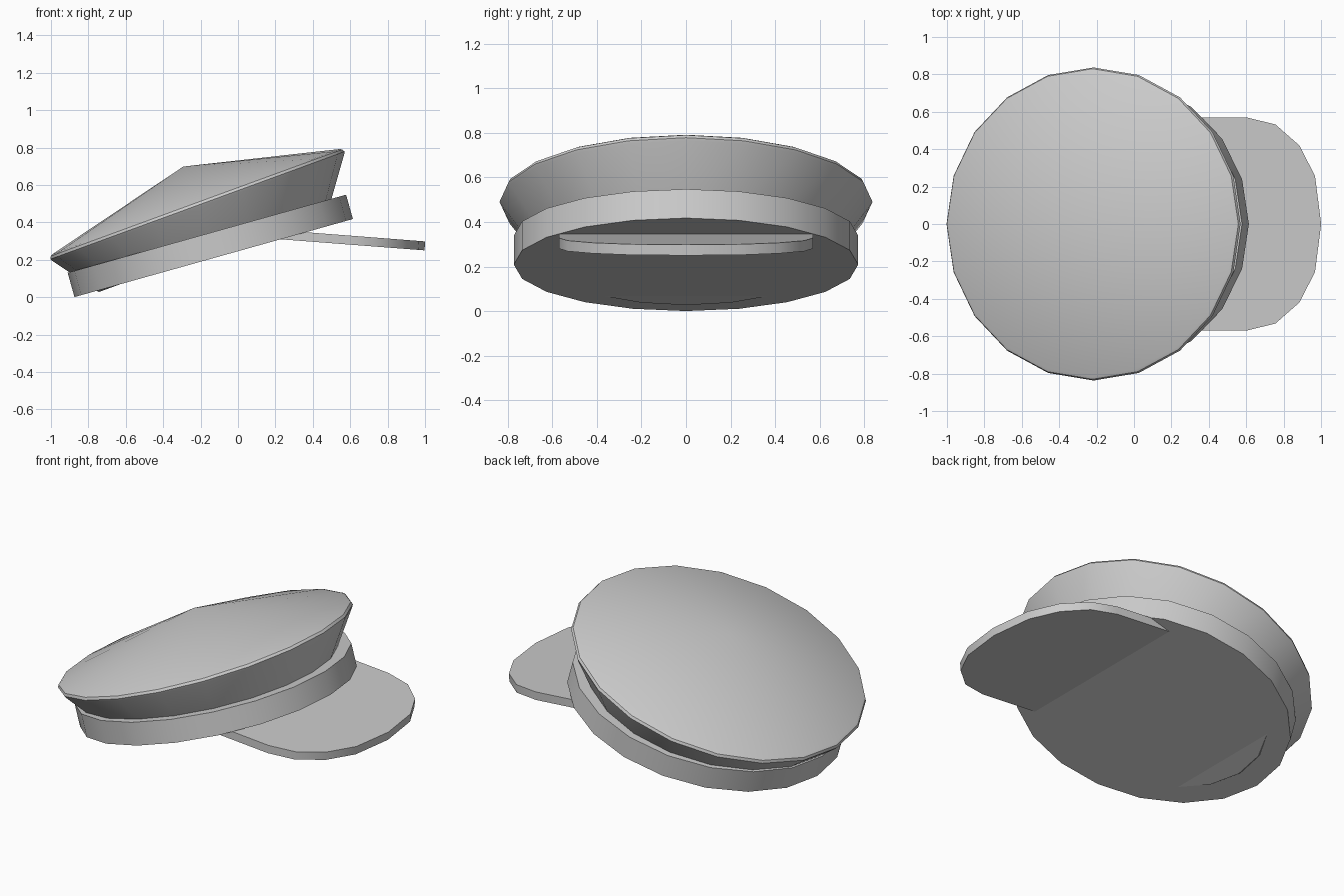
import bpy, bmesh
from math import sin, cos, pi, radians

if "Cube" in bpy.data.objects:
    bpy.data.objects.remove(bpy.data.objects["Cube"])

SIDES = 20


def finish(bm, name, location, tilt):
    bmesh.ops.recalc_face_normals(bm, faces=bm.faces)
    mesh = bpy.data.meshes.new(name)
    bm.to_mesh(mesh)
    bm.free()
    obj = bpy.data.objects.new(name, mesh)
    bpy.context.collection.objects.link(obj)
    obj.location = location
    obj.rotation_euler = (0, -radians(tilt), 0)
    bpy.ops.object.select_all(action='DESELECT')
    obj.select_set(True)
    bpy.context.view_layer.objects.active = obj
    bpy.ops.object.shade_smooth_by_angle(angle=radians(30))
    return obj


def lathe(name, profile, location, tilt, apex=None):
    """Stack rings of (radius, height); close with a cap or an apex point."""
    bm = bmesh.new()
    rings = [[bm.verts.new((r * cos(2 * pi * i / SIDES), r * sin(2 * pi * i / SIDES), z))
              for i in range(SIDES)] for r, z in profile]
    for a, b in zip(rings, rings[1:]):
        for i in range(SIDES):
            j = (i + 1) % SIDES
            bm.faces.new((a[i], a[j], b[j], b[i]))
    bm.faces.new(rings[0])
    if apex is None:
        bm.faces.new(rings[-1])
    else:
        tip = bm.verts.new((0, 0, apex))
        for i in range(SIDES):
            bm.faces.new((rings[-1][i], rings[-1][(i + 1) % SIDES], tip))
    return finish(bm, name, location, tilt)


# Head band
lathe("band", [(0.773, 0), (0.773, 0.135)], (-0.13, 0, 0.209), 15.66)

# Flared crown with rounded rim and peaked top
lathe("crown",
      [(0.655, -0.25), (0.831, -0.008), (0.837, 0.004), (0.830, 0.019), (0.815, 0.026)],
      (-0.215, 0, 0.487), 20.1, apex=0.225)

# Visor: half outline mirrored across y, extruded to a thin slab
half = [(0.15, 0.57), (0.60, 0.57), (0.755, 0.532), (0.883, 0.42), (0.967, 0.257)]
outline = half + [(1.0, 0)] + [(x, -y) for x, y in reversed(half)]
bm = bmesh.new()
face = bm.faces.new([bm.verts.new((x - 1, y, 0)) for x, y in outline])
side = bmesh.ops.extrude_face_region(bm, geom=[face])
bmesh.ops.translate(bm, vec=(0, 0, 0.048),
                    verts=[v for v in side["geom"] if isinstance(v, bmesh.types.BMVert)])
finish(bm, "visor", (0.997, 0, 0.25), -4.4)
